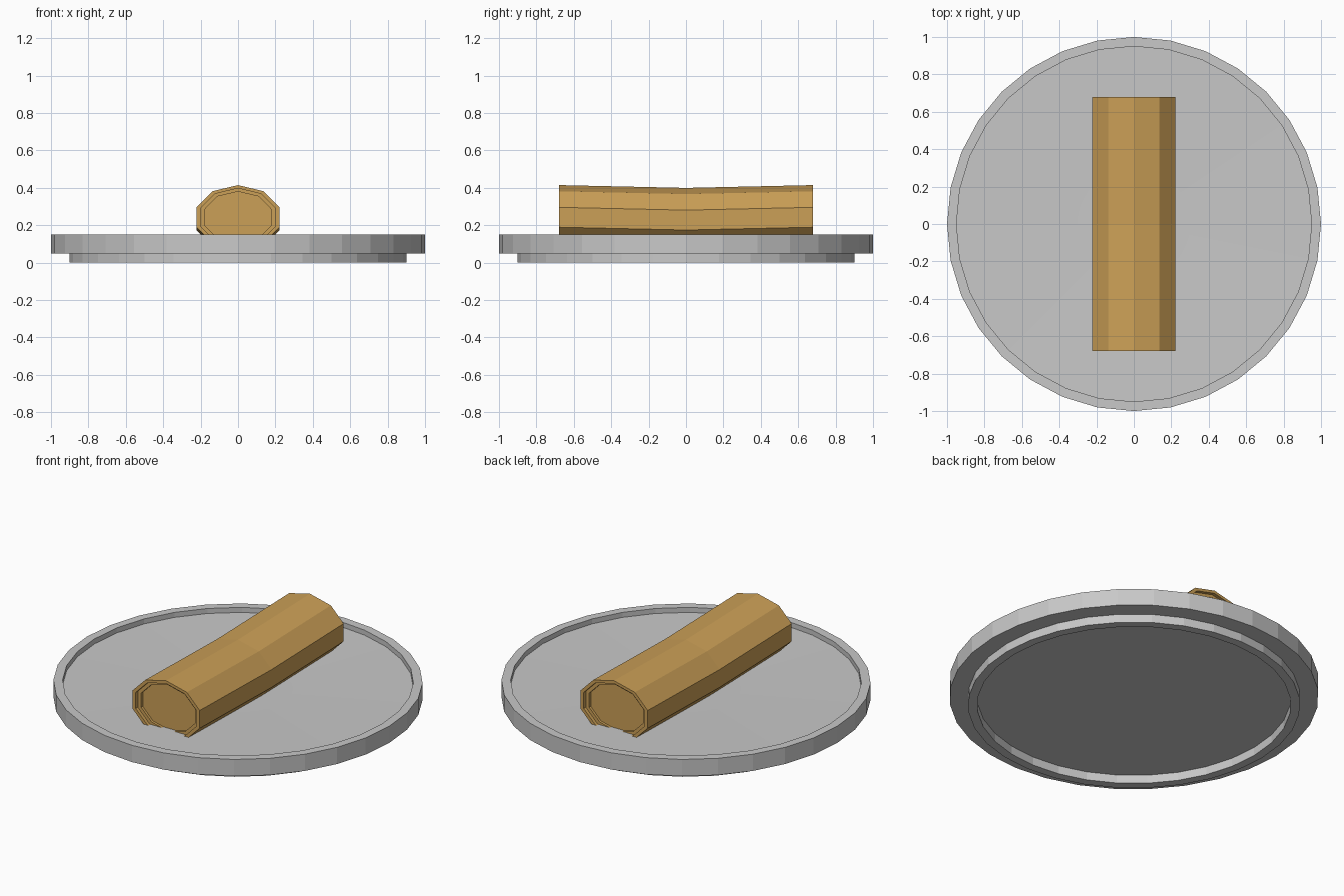
import bpy, bmesh, math

if "Cube" in bpy.data.objects:
    bpy.data.objects.remove(bpy.data.objects["Cube"])


def material(name, rgb):
    m = bpy.data.materials.new(name)
    m.diffuse_color = (*rgb, 1)
    m.use_nodes = True
    m.node_tree.nodes["Principled BSDF"].inputs["Base Color"].default_value = m.diffuse_color
    return m


def finish(bm, name, mat):
    bmesh.ops.recalc_face_normals(bm, faces=bm.faces)
    me = bpy.data.meshes.new(name)
    bm.to_mesh(me)
    bm.free()
    me.materials.append(mat)
    ob = bpy.data.objects.new(name, me)
    bpy.context.collection.objects.link(ob)
    return ob


def skin(bm, rings):
    """Bridge successive vertex loops with quads and cap both ends."""
    loops = [[bm.verts.new(p) for p in r] for r in rings]
    n = len(loops[0])
    for a, b in zip(loops, loops[1:]):
        for i in range(n):
            j = (i + 1) % n
            bm.faces.new((a[i], a[j], b[j], b[i]))
    bm.faces.new(loops[0])
    bm.faces.new(loops[-1])


grey = material("plate grey", (0.58, 0.58, 0.58))
golden = material("golden pastry", (0.60, 0.35, 0.095))


# Plate: 32-sided turned profile with foot ring and raised lip
def circle(r, z, n=32):
    return [(r * math.cos(2 * math.pi * i / n), r * math.sin(2 * math.pi * i / n), z)
            for i in range(n)]


profile = [(0.85, 0.05), (0.85, 0), (0.90, 0), (0.90, 0.05), (1.0, 0.05),
           (1.0, 0.15), (0.95, 0.15), (0.95, 0.12), (0.30, 0.108)]
bm = bmesh.new()
skin(bm, [circle(r, z) for r, z in profile])
finish(bm, "plate", grey)


# Roll: ten-sided tube sagging in the middle, with stepped wrapped ends
def section(y, s, zc=0.2425, n=10):
    return [(0.234 * s * math.cos(math.pi / 2 + 2 * math.pi * i / n), y,
             zc + 0.172 * s * math.sin(math.pi / 2 + 2 * math.pi * i / n))
            for i in range(n)]


end = [(0.645, 0.80), (0.66, 0.80), (0.66, 0.90), (0.68, 0.90), (0.68, 1.0)]
bm = bmesh.new()
skin(bm, [section(-y, s) for y, s in end] + [section(0, 1, 0.2275)]
     + [section(y, s) for y, s in reversed(end)])
finish(bm, "pastry_roll", golden)
